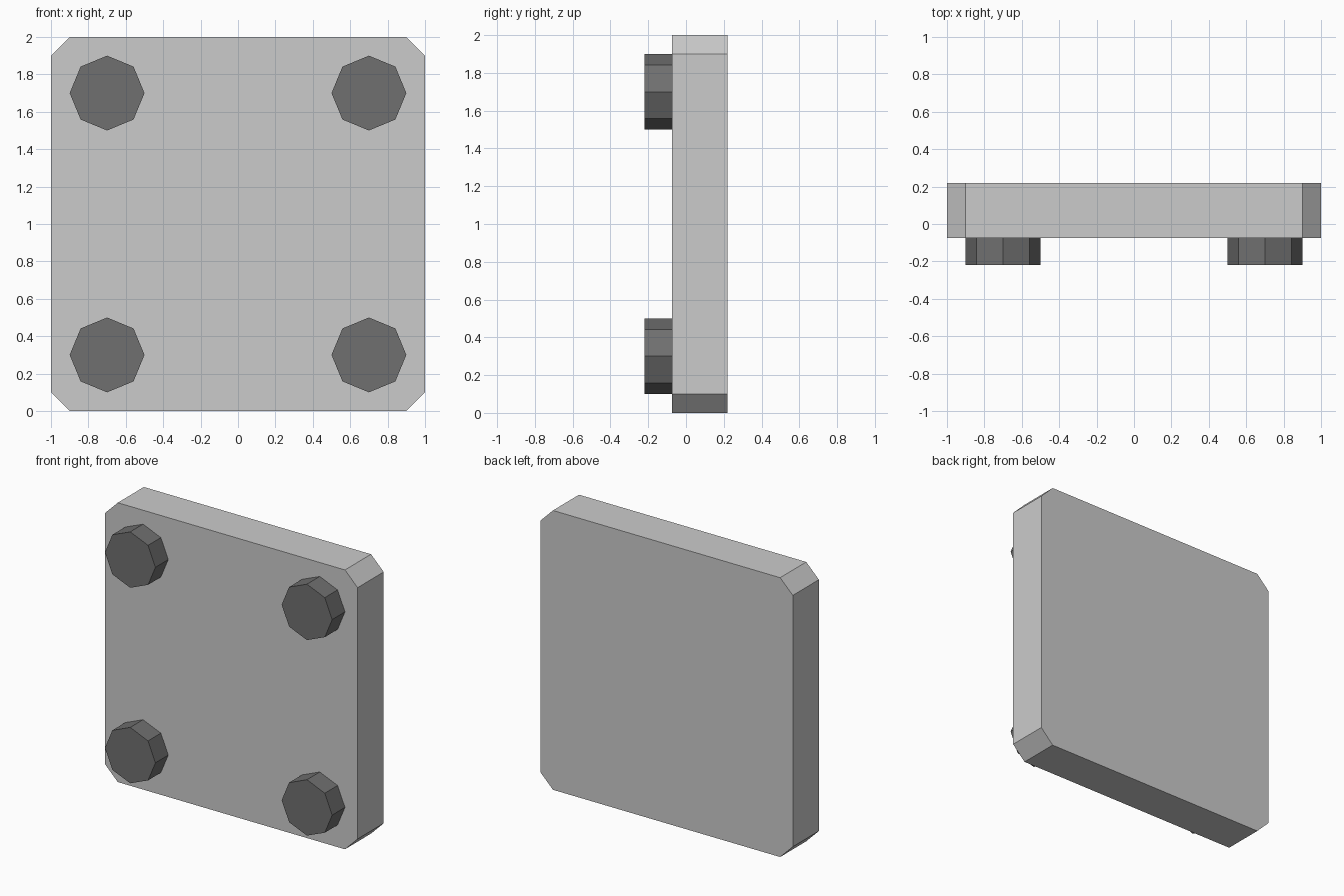
import bpy
import bmesh
import math

if "Cube" in bpy.data.objects:
    bpy.data.objects.remove(bpy.data.objects["Cube"])

FRONT, FACE, BACK = -0.22, -0.075, 0.22


def prism(name, profile, y0, y1):
    """Extrude an (x, z) outline along y into a closed solid."""
    bm = bmesh.new()
    face = bm.faces.new([bm.verts.new((x, y0, z)) for x, z in profile])
    ext = bmesh.ops.extrude_face_region(bm, geom=[face], use_keep_orig=True)
    verts = [g for g in ext["geom"] if isinstance(g, bmesh.types.BMVert)]
    bmesh.ops.translate(bm, verts=verts, vec=(0, y1 - y0, 0))
    bmesh.ops.recalc_face_normals(bm, faces=bm.faces)
    mesh = bpy.data.meshes.new(name)
    bm.to_mesh(mesh)
    bm.free()
    obj = bpy.data.objects.new(name, mesh)
    bpy.context.collection.objects.link(obj)
    return obj


# Square plate with clipped corners
c = 0.9
prism("plate", [(-c, 0), (c, 0), (1, 0.1), (1, 1.9),
                (c, 2), (-c, 2), (-1, 1.9), (-1, 0.1)], FACE, BACK)

# Dark octagonal bolt heads, one near each corner
dark = bpy.data.materials.new("dark_metal")
dark.diffuse_color = (0.16, 0.16, 0.16, 1)
dark.use_nodes = True
dark.node_tree.nodes["Principled BSDF"].inputs["Base Color"].default_value = dark.diffuse_color
for side, x in (("left", -0.7), ("right", 0.7)):
    for level, z in (("lower", 0.3), ("upper", 1.7)):
        ring = [(x + 0.2 * math.cos(i * math.pi / 4),
                 z + 0.2 * math.sin(i * math.pi / 4)) for i in range(8)]
        bolt = prism(f"bolt_{level}_{side}", ring, FRONT, FACE)
        bolt.data.materials.append(dark)
